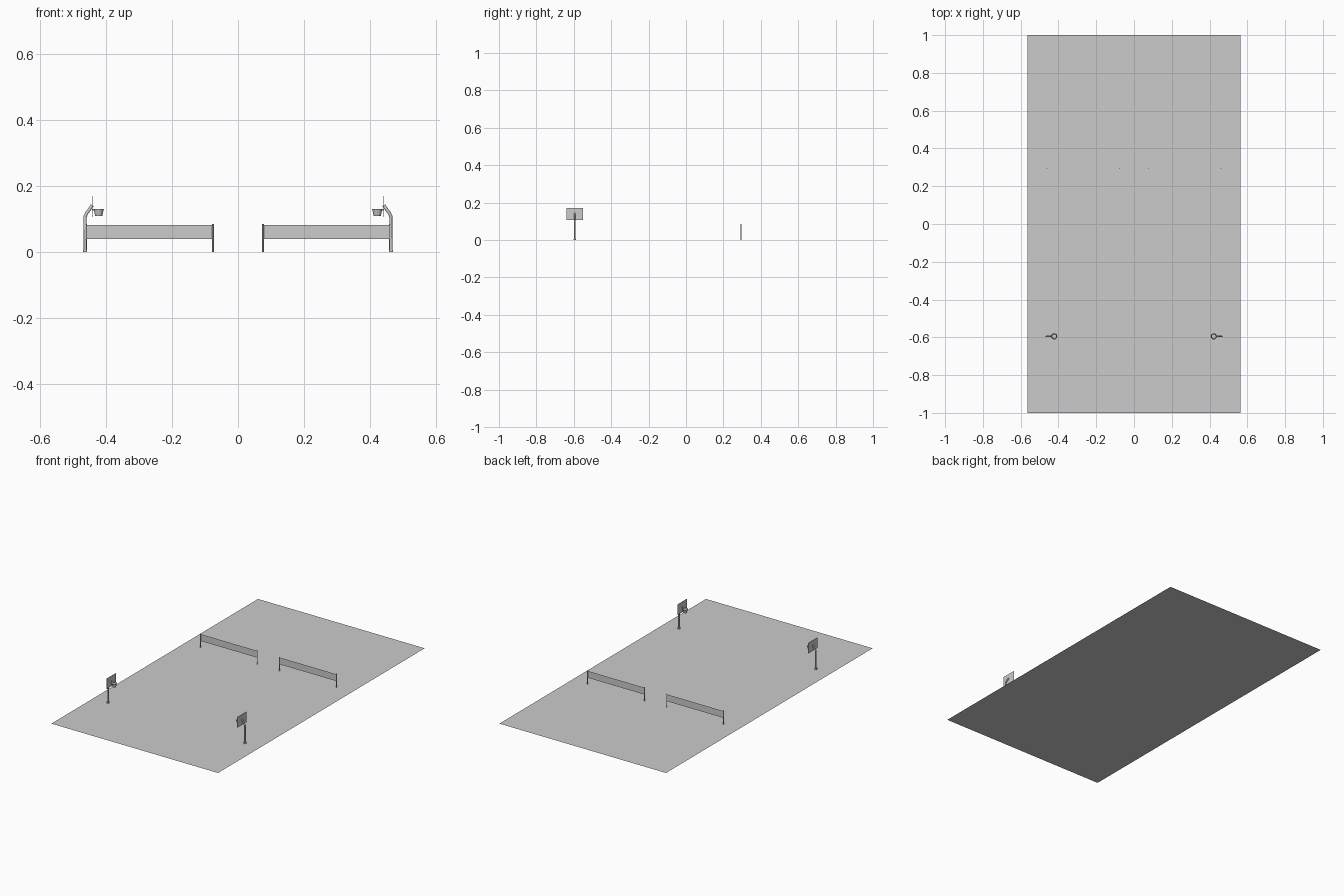
import bpy, bmesh, math
from mathutils import Vector

if "Cube" in bpy.data.objects:
    bpy.data.objects.remove(bpy.data.objects["Cube"])


def mesh_object(name, verts, faces):
    me = bpy.data.meshes.new(name)
    me.from_pydata(verts, [], faces)
    ob = bpy.data.objects.new(name, me)
    bpy.context.collection.objects.link(ob)
    return ob


def rect(name, centre, u, v):
    c, u, v = Vector(centre), Vector(u), Vector(v)
    return mesh_object(name, [c - u - v, c + u - v, c + u + v, c - u + v], [(0, 1, 2, 3)])


def box(name, centre, size):
    bm = bmesh.new()
    bmesh.ops.create_cube(bm, size=1)
    bmesh.ops.scale(bm, vec=size, verts=bm.verts)
    bmesh.ops.translate(bm, vec=centre, verts=bm.verts)
    ob = mesh_object(name, [], [])
    bm.to_mesh(ob.data)
    bm.free()
    return ob


def cone(name, centre, r1, r2, depth, sides=10, caps=True):
    bm = bmesh.new()
    bmesh.ops.create_cone(bm, cap_ends=caps, segments=sides, radius1=r1, radius2=r2, depth=depth)
    bmesh.ops.translate(bm, vec=centre, verts=bm.verts)
    ob = mesh_object(name, [], [])
    bm.to_mesh(ob.data)
    bm.free()
    return ob


def tube(name, points, radius):
    cu = bpy.data.curves.new(name, 'CURVE')
    cu.dimensions = '3D'
    cu.bevel_depth = radius
    cu.bevel_resolution = 1
    cu.use_fill_caps = True
    sp = cu.splines.new('POLY')
    sp.points.add(len(points) - 1)
    for p, co in zip(sp.points, points):
        p.co = (*co, 1)
    ob = bpy.data.objects.new(name, cu)
    bpy.context.collection.objects.link(ob)
    return ob


# Ground slab
rect("playground_floor", (0, 0, 0), (0.565, 0, 0), (0, 1, 0))

NET_Y, HOOP_Y = 0.295, -0.595
for side, s in (("left", -1), ("right", 1)):
    # Marked court, net and its two posts
    rect(f"{side}_court", (s * 0.268, NET_Y, 0.0008), (0.201, 0, 0), (0, 0.475, 0))
    rect(f"{side}_court_net", (s * 0.268, NET_Y, 0.061), (0.192, 0, 0), (0, 0, 0.021))
    for end, x in (("inner", 0.076), ("outer", 0.46)):
        cone(f"{side}_{end}_net_post", (s * x, NET_Y, 0.0425), 0.0025, 0.0025, 0.085, 8)

    # Hoop stand: bent pole with foot, backboard, rim and hoop net
    tube(f"{side}_hoop_pole", [(s * 0.464, HOOP_Y, 0), (s * 0.464, HOOP_Y, 0.108),
                               (s * 0.459, HOOP_Y, 0.119), (s * 0.442, HOOP_Y, 0.142)], 0.005)
    box(f"{side}_pole_foot", (s * 0.464, HOOP_Y, 0.003), (0.013, 0.013, 0.006))
    box(f"{side}_backboard", (s * 0.442, HOOP_Y, 0.139), (0.0016, 0.09, 0.064))
    cone(f"{side}_hoop_net", (s * 0.4225, HOOP_Y, 0.120), 0.0105, 0.0155, 0.021, 12, False)
    bpy.ops.mesh.primitive_torus_add(major_radius=0.0155, minor_radius=0.001, major_segments=16,
                                     minor_segments=6, location=(s * 0.4225, HOOP_Y, 0.1305))
    bpy.context.object.name = f"{side}_hoop_rim"
    box(f"{side}_rim_bracket", (s * 0.44, HOOP_Y, 0.129), (0.006, 0.008, 0.004))
